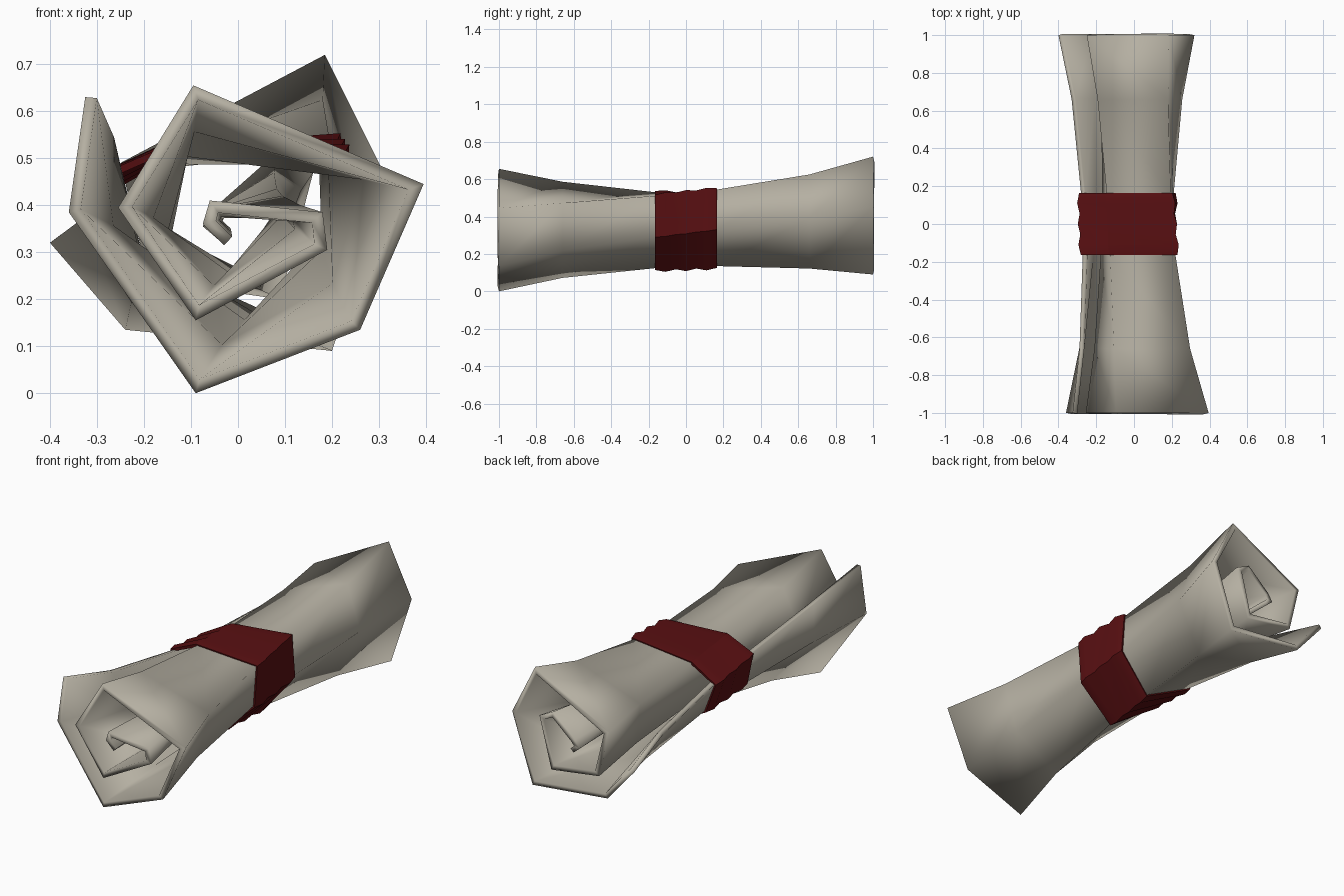
import bpy
import math

cube = bpy.data.objects.get("Cube")
if cube:
    bpy.data.objects.remove(cube, do_unlink=True)


def make_material(name, color):
    mat = bpy.data.materials.new(name)
    mat.use_nodes = True
    mat.diffuse_color = (*color, 1)
    bsdf = next(n for n in mat.node_tree.nodes if n.type == 'BSDF_PRINCIPLED')
    bsdf.inputs["Base Color"].default_value = (*color, 1)
    bsdf.inputs["Roughness"].default_value = 0.8
    return mat


paper = make_material("warm grey paper", (0.46, 0.43, 0.36))
red = make_material("dark red ribbon", (0.1, 0.005, 0.006))

# Spiral profiles (x, z) of the sheet at the front and the back end
FRONT = [(-.325, .63), (-.36, .385), (-.09, 0), (.26, .135), (.395, .445),
         (-.095, .655), (-.255, .395), (-.09, .155), (.19, .305), (.18, .385),
         (-.06, .41), (-.075, .36), (-.03, .315)]
BACK = [(-.4, .32), (-.24, .135), (.2, .09), (.32, .45), (.185, .72),
        (-.25, .49), (-.19, .24), (.09, .2), (.16, .47), (.08, .51),
        (-.05, .395), (-.075, .355), (-.04, .325)]
CENTRE = (-.03, .37)


def section(y, scale, count):
    """Blend the end profiles at y, then pinch towards the centre."""
    t = (y + 1) / 2
    ring = []
    for f, b in zip(FRONT[:count], BACK[:count]):
        x, z = (c + (p + (q - p) * t - c) * scale
                for p, q, c in zip(f, b, CENTRE))
        ring.append((x, y, z))
    return ring


def loft(name, stations, count, closed, thickness, mat, angle):
    """Skin the sections along y and give the skin a thickness inwards."""
    verts = [v for y, s in stations for v in section(y, s, count)]
    faces = []
    for i in range(len(stations) - 1):
        for j in range(count if closed else count - 1):
            k = (j + 1) % count
            a, b = i * count, (i + 1) * count
            faces.append((a + j, b + j, b + k, a + k))
    mesh = bpy.data.meshes.new(name)
    mesh.from_pydata(verts, [], faces)
    mesh.materials.append(mat)
    obj = bpy.data.objects.new(name, mesh)
    bpy.context.collection.objects.link(obj)
    solid = obj.modifiers.new("thickness", 'SOLIDIFY')
    solid.thickness = thickness
    solid.offset = -1
    solid.use_even_offset = True
    bpy.ops.object.select_all(action='DESELECT')
    obj.select_set(True)
    bpy.context.view_layer.objects.active = obj
    bpy.ops.object.modifier_apply(modifier=solid.name)
    bpy.ops.object.shade_smooth_by_angle(angle=math.radians(angle))
    return obj


# Rolled sheet, pinched at the middle and flared at both ends
loft("rolled_sheet",
     [(-1, 1), (-.66, .84), (-.165, .74), (.165, .74), (.66, .84), (1, 1)],
     len(FRONT), False, .025, paper, 120)

# Ribbon with three bulging ridges around the outer turn
ridges = [(-.165 + .055 * i, .805 if i % 2 else .77) for i in range(7)]
loft("ribbon", ridges, 6, True, .015, red, 25)
